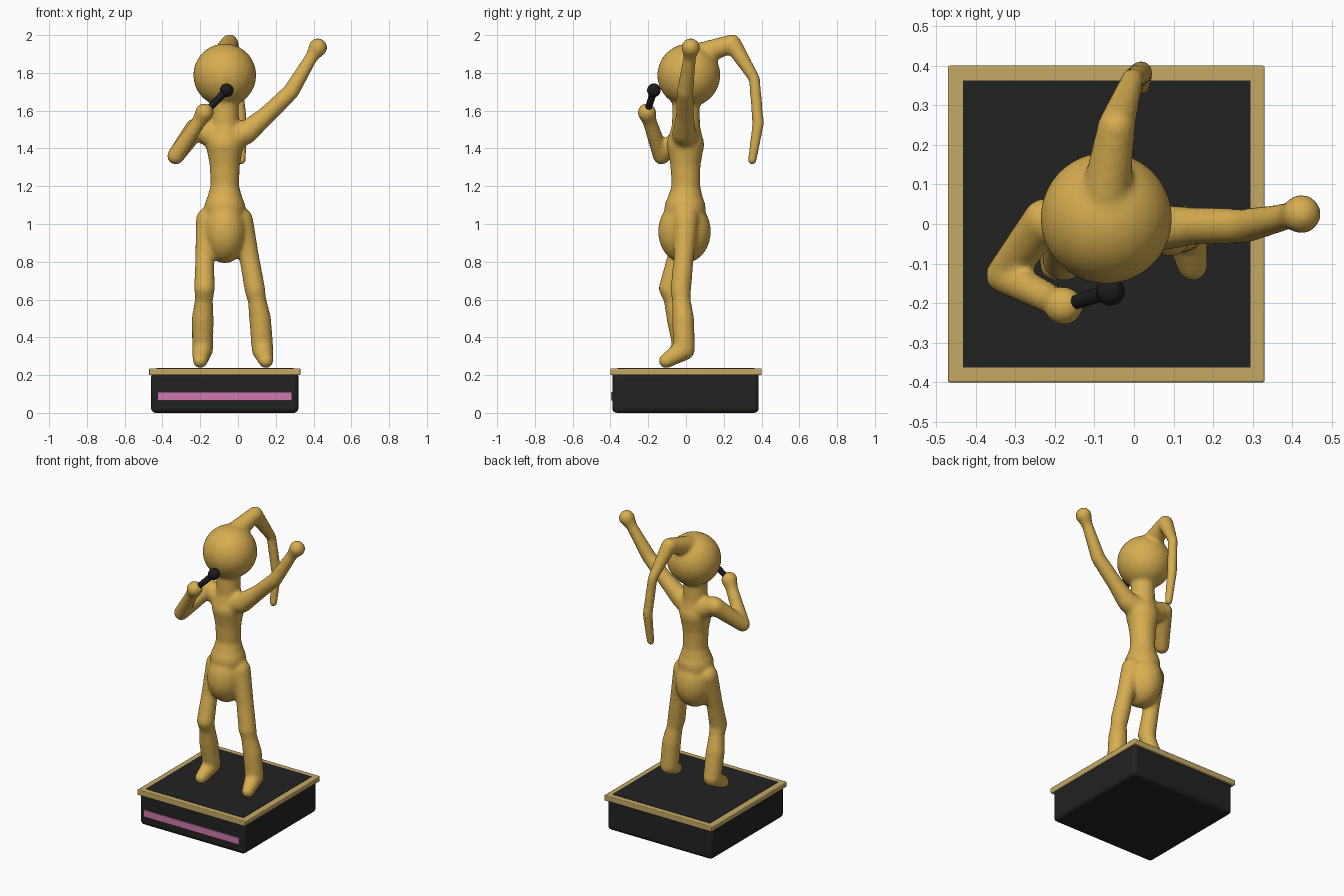
import bpy
import bmesh
from mathutils import Vector, Matrix

cube = bpy.data.objects.get("Cube")
if cube:
    bpy.data.objects.remove(cube, do_unlink=True)


def material(name, rgb):
    m = bpy.data.materials.new(name)
    m.use_nodes = True
    color = (*rgb, 1.0)
    m.diffuse_color = color
    m.node_tree.nodes["Principled BSDF"].inputs["Base Color"].default_value = color
    return m


GOLD = material("polished gold", (0.68, 0.42, 0.08))
TRIM = material("pale gold trim", (0.56, 0.40, 0.13))
BLACK = material("base black", (0.016, 0.016, 0.016))
MIC = material("microphone black", (0.012, 0.012, 0.014))
PINK = material("pink", (0.62, 0.19, 0.42))


def finish(name, bm, mat):
    mesh = bpy.data.meshes.new(name)
    bm.to_mesh(mesh)
    bm.free()
    mesh.materials.append(mat)
    ob = bpy.data.objects.new(name, mesh)
    bpy.context.collection.objects.link(ob)
    return ob


def smooth(ob, angle=0.6):
    bpy.ops.object.select_all(action="DESELECT")
    bpy.context.view_layer.objects.active = ob
    ob.select_set(True)
    bpy.ops.object.shade_smooth_by_angle(angle=angle)


def ball(bm, center, radius, scale=(1, 1, 1)):
    mat = Matrix.Translation(center) @ Matrix.Diagonal((*scale, 1))
    bmesh.ops.create_uvsphere(bm, u_segments=32, v_segments=20, radius=radius, matrix=mat)


def limb(bm, points):
    """Tapered tube through (x, y, z, radius) joints with a ball at each joint."""
    for p in points:
        ball(bm, p[:3], p[3])
    for a, b in zip(points, points[1:]):
        start, end = Vector(a[:3]), Vector(b[:3])
        axis = end - start
        turn = axis.to_track_quat("Z", "Y").to_matrix().to_4x4()
        bmesh.ops.create_cone(bm, cap_ends=True, segments=28, radius1=a[3], radius2=b[3],
                              depth=axis.length,
                              matrix=Matrix.Translation((start + end) / 2) @ turn)


def box(name, low, high, mat, bevel=0.0):
    low, high = Vector(low), Vector(high)
    bm = bmesh.new()
    bmesh.ops.create_cube(bm, size=1, matrix=Matrix.Translation((low + high) / 2)
                          @ Matrix.Diagonal((*(high - low), 1)))
    ob = finish(name, bm, mat)
    if bevel:
        mod = ob.modifiers.new("rounded edges", "BEVEL")
        mod.width, mod.segments = bevel, 4
        smooth(ob)
    return ob


CX = -0.07  # centre of head, torso and pedestal

# Pedestal
box("pedestal", (-0.46, -0.39, 0.0), (0.32, 0.385, 0.215), BLACK, 0.025)
box("pedestal_top_trim", (-0.47, -0.4, 0.2), (0.33, 0.4, 0.236), TRIM, 0.005)
box("pedestal_top_panel", (-0.432, -0.363, 0.235), (0.294, 0.363, 0.238), BLACK)
box("front_stripe", (-0.425, -0.398, 0.065), (0.285, -0.389, 0.11), PINK)

# Figure: every part overlaps and is fused into one soft surface
bm = bmesh.new()

# Head, neck and torso
ball(bm, (CX, 0.015, 1.788), 0.167)
limb(bm, [(CX, 0, 1.68, 0.072), (CX, 0, 1.52, 0.075), (CX, -0.003, 1.42, 0.1),
          (CX, -0.003, 1.31, 0.08), (CX, 0, 1.2, 0.076), (CX, -0.005, 1.08, 0.11)])
ball(bm, (CX, -0.008, 0.96), 0.14, (0.85, 1, 1.2))

# Shoulders
limb(bm, [(-0.215, 0.005, 1.505, 0.058), (CX, 0, 1.44, 0.08), (0.045, -0.01, 1.485, 0.062)])

# Bent arm with the microphone, and raised arm
limb(bm, [(-0.225, 0.01, 1.505, 0.056), (-0.33, -0.13, 1.36, 0.046),
          (-0.205, -0.193, 1.545, 0.038), (-0.178, -0.207, 1.59, 0.05)])
limb(bm, [(0.045, -0.01, 1.485, 0.062), (0.15, -0.005, 1.575, 0.048), (0.28, -0.005, 1.7, 0.044),
          (0.39, 0.02, 1.885, 0.034), (0.423, 0.025, 1.934, 0.05)])

# Legs: hip, thigh, knee, shin, ankle, toe
limb(bm, [(-0.155, 0, 1.02, 0.068), (-0.177, -0.05, 0.82, 0.05), (-0.177, -0.09, 0.66, 0.055),
          (-0.18, -0.07, 0.6, 0.048), (-0.187, -0.045, 0.5, 0.058), (-0.187, -0.012, 0.335, 0.056),
          (-0.2, -0.105, 0.276, 0.04)])
limb(bm, [(0.012, 0, 1.02, 0.068), (0.06, -0.012, 0.82, 0.053), (0.09, -0.028, 0.65, 0.055),
          (0.1, -0.025, 0.6, 0.049), (0.117, -0.015, 0.5, 0.058), (0.13, -0.01, 0.335, 0.058),
          (0.148, -0.105, 0.276, 0.04)])

# Ponytail
limb(bm, [(CX, 0.08, 1.9, 0.062), (-0.045, 0.245, 1.956, 0.048), (-0.005, 0.362, 1.77, 0.03),
          (0.018, 0.382, 1.53, 0.031), (0.018, 0.35, 1.335, 0.024)])

figure = finish("figure", bm, GOLD)
fuse = figure.modifiers.new("fuse", "REMESH")
fuse.mode, fuse.voxel_size, fuse.use_smooth_shade = "VOXEL", 0.01, True
soften = figure.modifiers.new("soften", "SMOOTH")
soften.factor, soften.iterations = 0.5, 12

# Microphone
bm = bmesh.new()
limb(bm, [(-0.165, -0.203, 1.6, 0.017), (-0.06, -0.17, 1.708, 0.02)])
ball(bm, (-0.06, -0.17, 1.708), 0.036)
smooth(finish("microphone", bm, MIC))
